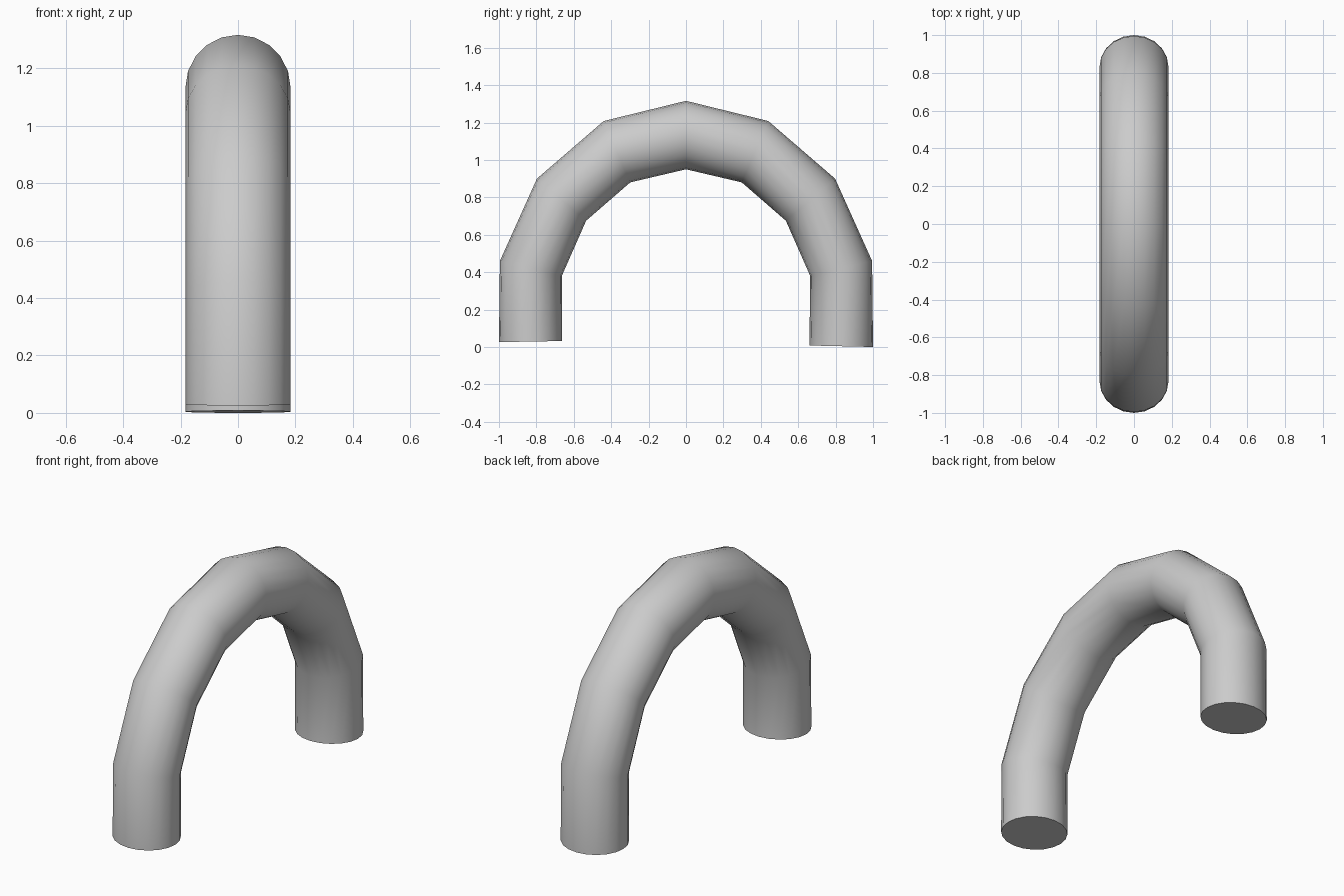
import bpy, bmesh
from math import sin, cos, pi, radians
from mathutils import Vector

if "Cube" in bpy.data.objects:
    bpy.data.objects.remove(bpy.data.objects["Cube"])

SIDES = 20
HALF_WIDTH = 0.183

# Mitre lines of the bent pipe: (outer y, outer z, inner y, inner z), foot to crown
bends = [(0.995, 0.46, 0.664, 0.38), (0.797, 0.90, 0.534, 0.675),
         (0.44, 1.208, 0.298, 0.88)]
crown = (0.0, 1.316, 0.0, 0.95)
front_foot = (-1.0, 0.026, -0.662, 0.032)
back_foot = (1.0, 0.0, 0.66, 0.008)
front_bends = [(-oy, oz, -iy, iz) for oy, oz, iy, iz in bends]
path = [front_foot] + front_bends + [crown] + bends[::-1] + [back_foot]


def add_ring(bm, oy, oz, iy, iz):
    """Elliptical section lying on one mitre line."""
    outer, inner = Vector((0, oy, oz)), Vector((0, iy, iz))
    centre, axis = (outer + inner) / 2, (outer - inner) / 2
    side = Vector((HALF_WIDTH, 0, 0))
    return [bm.verts.new(centre + axis * cos(2 * pi * k / SIDES) + side * sin(2 * pi * k / SIDES))
            for k in range(SIDES)]


# Arched pipe with flat closed feet
bm = bmesh.new()
rings = [add_ring(bm, *line) for line in path]
for a, b in zip(rings, rings[1:]):
    for k in range(SIDES):
        n = (k + 1) % SIDES
        bm.faces.new((a[k], a[n], b[n], b[k]))
bm.faces.new(rings[0])
bm.faces.new(rings[-1])
bmesh.ops.recalc_face_normals(bm, faces=bm.faces)

mesh = bpy.data.meshes.new("arched_pipe")
bm.to_mesh(mesh)
bm.free()
pipe = bpy.data.objects.new("arched_pipe", mesh)
bpy.context.collection.objects.link(pipe)

bpy.context.view_layer.objects.active = pipe
pipe.select_set(True)
bpy.ops.object.shade_smooth_by_angle(angle=radians(40))
